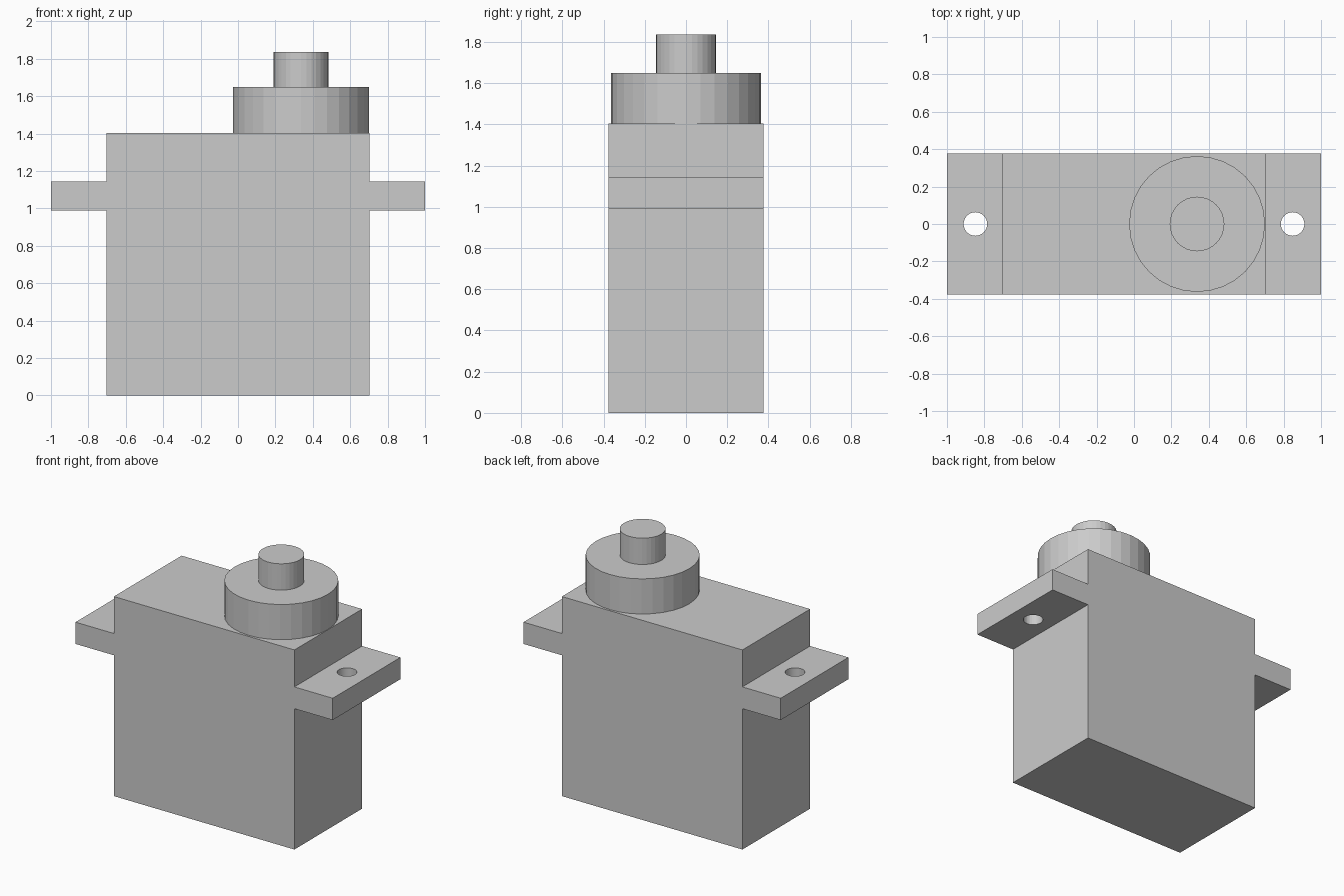
import bpy, bmesh

if "Cube" in bpy.data.objects:
    bpy.data.objects.remove(bpy.data.objects["Cube"])

grey = bpy.data.materials.new("light_grey_plastic")
grey.diffuse_color = (0.6, 0.6, 0.6, 1)
grey.use_nodes = True
grey.node_tree.nodes["Principled BSDF"].inputs["Base Color"].default_value = grey.diffuse_color


def cylinder(name, x, radius, z0, z1):
    bpy.ops.mesh.primitive_cylinder_add(vertices=32, radius=radius, depth=z1 - z0,
                                        location=(x, 0, (z0 + z1) / 2))
    ob = bpy.context.object
    ob.name = name
    ob.data.materials.append(grey)
    return ob


# Case with mounting tabs: mirrored side profile extruded across the depth
HALF_DEPTH = 0.376
right = [(0.702, 0), (0.702, 0.99), (1, 0.99), (1, 1.143), (0.702, 1.143), (0.702, 1.403)]
profile = right + [(-x, z) for x, z in reversed(right)]
bm = bmesh.new()
face = bm.faces.new([bm.verts.new((x, -HALF_DEPTH, z)) for x, z in profile])
ext = bmesh.ops.extrude_face_region(bm, geom=[face])
moved = [g for g in ext["geom"] if isinstance(g, bmesh.types.BMVert)]
bmesh.ops.translate(bm, verts=moved, vec=(0, 2 * HALF_DEPTH, 0))
bmesh.ops.recalc_face_normals(bm, faces=bm.faces)
mesh = bpy.data.meshes.new("case")
bm.to_mesh(mesh)
bm.free()
case = bpy.data.objects.new("case", mesh)
mesh.materials.append(grey)
bpy.context.collection.objects.link(case)

# Screw holes through both tabs
for side, x in (("left", -0.848), ("right", 0.848)):
    cutter = cylinder(side + "_screw_hole_cutter", x, 0.063, 0.9, 1.25)
    cutter.hide_render = True
    mod = case.modifiers.new(side + "_screw_hole", "BOOLEAN")
    mod.operation = "DIFFERENCE"
    mod.solver = "EXACT"
    mod.object = cutter
    bpy.context.view_layer.objects.active = case
    bpy.ops.object.modifier_apply(modifier=mod.name)
    bpy.data.objects.remove(cutter)

# Gear housing and output shaft
cylinder("gear_housing", 0.337, 0.363, 1.403, 1.65)
cylinder("output_shaft", 0.337, 0.146, 1.65, 1.835)
